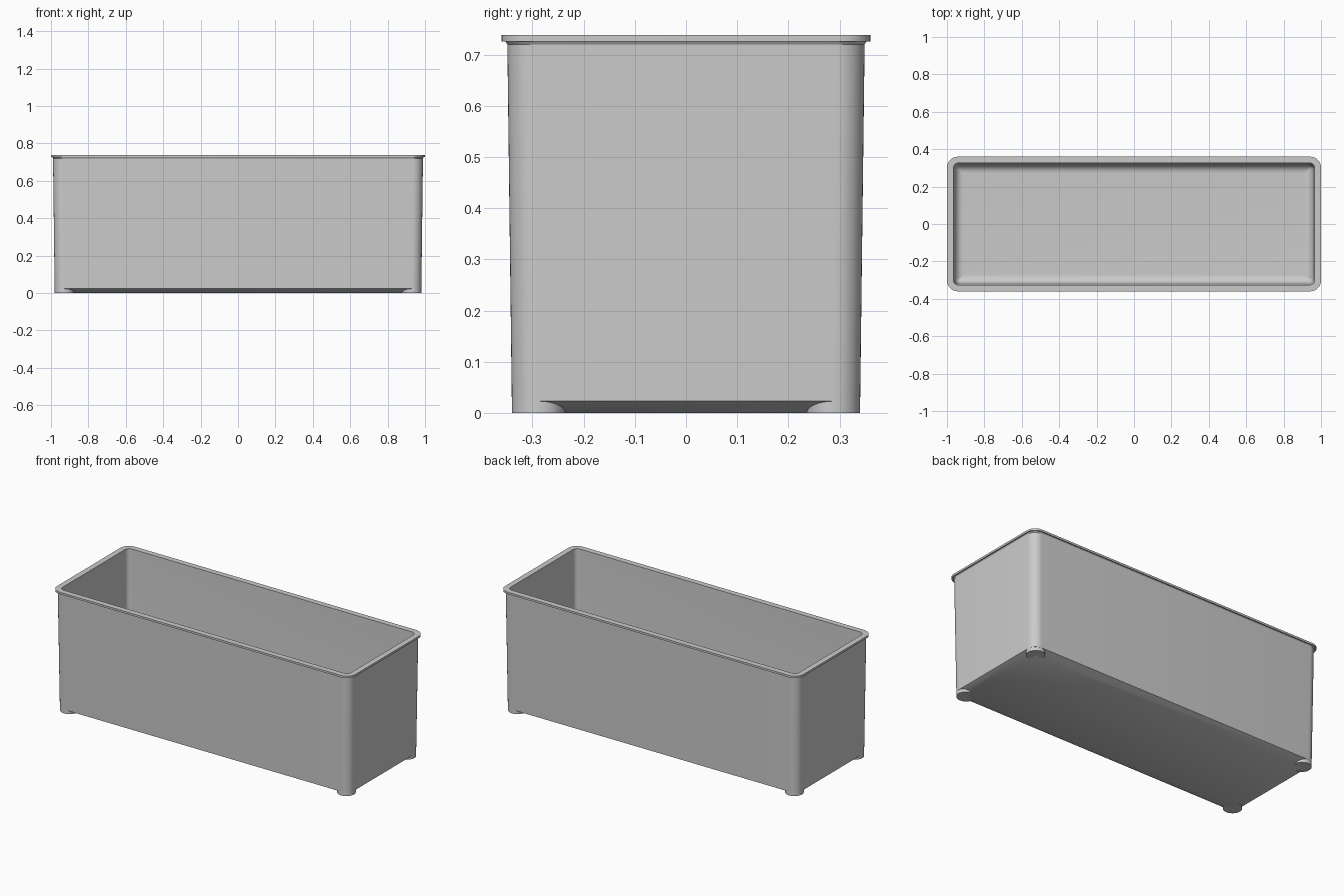
import bpy, bmesh, math

cube = bpy.data.objects.get("Cube")
if cube:
    bpy.data.objects.remove(cube, do_unlink=True)

# Single plain grey plastic
grey = bpy.data.materials.new("grey plastic")
grey.use_nodes = True
colour = (0.6, 0.6, 0.6, 1)
grey.diffuse_color = colour
grey.node_tree.nodes["Principled BSDF"].inputs["Base Color"].default_value = colour

HX, HY = 0.98, 0.34      # half size at the base
FOOT_R, FOOT_H = 0.052, 0.023
HEIGHT = 0.738
SEGS = 10                # segments per rounded corner


def ring(bm, grow, radius, z):
    """Rounded rectangle, offset outwards from the base size by grow."""
    cx, cy = HX + grow - radius, HY + grow - radius
    verts = []
    for k, (sx, sy) in enumerate([(1, 1), (-1, 1), (-1, -1), (1, -1)]):
        for i in range(SEGS + 1):
            a = (k + i / SEGS) * math.pi / 2
            verts.append(bm.verts.new((sx * cx + radius * math.cos(a),
                                       sy * cy + radius * math.sin(a), z)))
    return verts


def finish(bm, name):
    bmesh.ops.remove_doubles(bm, verts=bm.verts, dist=0.00001)
    bmesh.ops.recalc_face_normals(bm, faces=bm.faces)
    mesh = bpy.data.meshes.new(name)
    bm.to_mesh(mesh)
    bm.free()
    mesh.materials.append(grey)
    obj = bpy.data.objects.new(name, mesh)
    bpy.context.collection.objects.link(obj)
    bpy.ops.object.select_all(action='DESELECT')
    obj.select_set(True)
    bpy.context.view_layer.objects.active = obj
    bpy.ops.object.shade_smooth_by_angle(angle=math.radians(25))
    return obj


# Outer shell: chamfered base, tapered wall, lip, then down the inside
sections = [
    (-FOOT_R, 0.0, 0.0),
    (0.0003, FOOT_R, FOOT_H),
    (0.009, 0.054, 0.72),
    (0.013, 0.056, 0.726),
    (0.02, 0.058, 0.726),
    (0.02, 0.058, HEIGHT),
    (-0.014, 0.028, HEIGHT),
]
# Inner wall ends in a rounded fillet around the floor
FLOOR, FILLET, INNER = 0.035, 0.045, -0.022
for i in range(9):
    a = i / 8 * math.pi / 2
    inset = FILLET * (1 - math.cos(a))
    sections.append((INNER - inset, max(0.028 - inset, 0.004),
                     FLOOR + FILLET * (1 - math.sin(a))))

bm = bmesh.new()
rings = [ring(bm, *s) for s in sections]
for low, high in zip(rings, rings[1:]):
    n = len(low)
    for i in range(n):
        j = (i + 1) % n
        bm.faces.new((low[i], low[j], high[j], high[i]))
bm.faces.new(rings[0])
bm.faces.new(rings[-1])
finish(bm, "bin_body")

# Round feet tucked under the four corners
for side, sx in (("left", 1), ("right", -1)):
    for end, sy in (("front", -1), ("back", 1)):
        bm = bmesh.new()
        bmesh.ops.create_cone(bm, cap_ends=True, segments=4 * SEGS,
                              radius1=FOOT_R, radius2=FOOT_R, depth=FOOT_H)
        bmesh.ops.translate(bm, verts=bm.verts,
                            vec=(sx * (HX - FOOT_R), sy * (HY - FOOT_R), FOOT_H / 2))
        finish(bm, f"foot_{end}_{side}")
